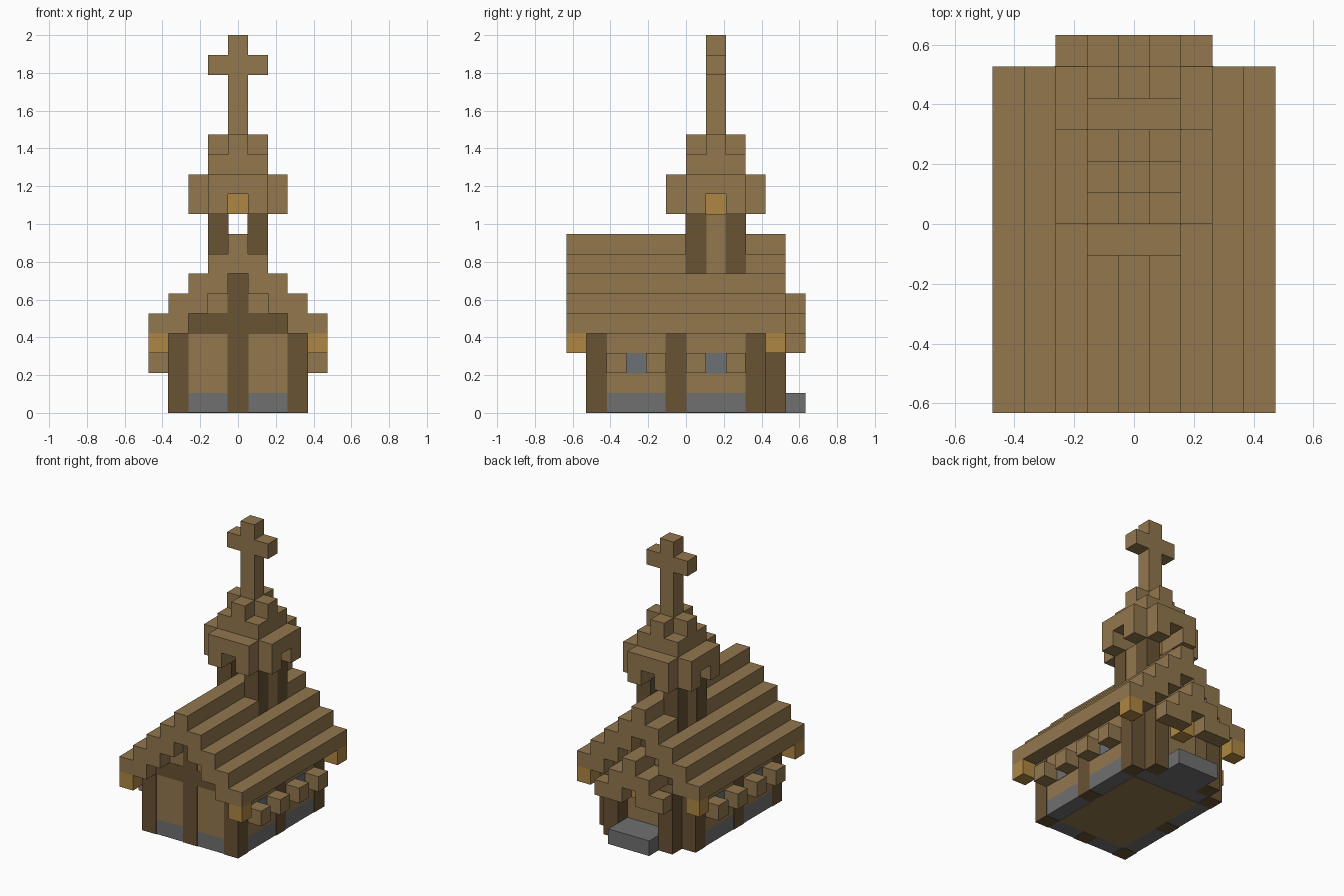
import bpy
import bmesh
from mathutils import Vector

cube = bpy.data.objects.get("Cube")
if cube:
    bpy.data.objects.remove(cube)

U = 2 / 19        # one block
PROUD = 0.02      # small offset for timbers laid over walls


def material(name, rgb):
    mat = bpy.data.materials.new(name)
    mat.use_nodes = True
    color = (*rgb, 1)
    mat.diffuse_color = color
    bsdf = mat.node_tree.nodes["Principled BSDF"]
    bsdf.inputs["Base Color"].default_value = color
    bsdf.inputs["Roughness"].default_value = 0.9
    return mat


planks = material("plank brown", (0.287, 0.184, 0.076))
timber = material("dark timber", (0.138, 0.084, 0.034))
stone = material("stone grey", (0.162, 0.162, 0.162))
glass = material("window grey", (0.155, 0.165, 0.178))
lamp = material("lantern amber", (0.430, 0.242, 0.055))


def part(name, mat, boxes, mirror=False, grow=0):
    """One object from boxes (x0, x1, y0, y1, z0, z1) in blocks, optionally mirrored in x."""
    bm = bmesh.new()
    if mirror:
        boxes = boxes + [(-b[1], -b[0], *b[2:]) for b in boxes]
    for x0, x1, y0, y1, z0, z1 in boxes:
        lo = Vector((x0 - grow, y0 - grow, max(z0 - grow, 0)))
        hi = Vector((x1 + grow, y1 + grow, z1 + grow))
        verts = bmesh.ops.create_cube(bm, size=1)["verts"]
        for v in verts:
            v.co = [((a + b) / 2 + c * (b - a)) * U for a, b, c in zip(lo, hi, v.co)]
    mesh = bpy.data.meshes.new(name)
    bm.to_mesh(mesh)
    bm.free()
    mesh.materials.append(mat)
    obj = bpy.data.objects.new(name, mesh)
    bpy.context.collection.objects.link(obj)
    return obj


# Base, floor and walls
part("foundation", stone, [(-3.5, 3.5, -5, 4, PROUD, 1)])
part("floor", planks, [(-2.5, 2.5, -4, 3, 0, 0.1)])
part("walls", planks, [(-3.5, 3.5, -5, 4, 1, 4)])
part("gable_fill", planks, [(-w, w, -5, 4, z, z + 1)
                            for w, z in ((2.5, 4), (1.5, 5), (0.5, 6))])

# Timber frame
part("side_posts", timber, [(2.5, 3.5, y, y + 1, 0, 4) for y in (-5, -1, 3)],
     mirror=True, grow=PROUD)
part("front_post", timber, [(-0.5, 0.5, -5, -4, 0, 7)], grow=PROUD)
part("gable_beams", timber, [(-2.5, 2.5, y, y + 1, 4, 5) for y in (-5, 3)], grow=PROUD)
part("back_gable_post", timber, [(-0.5, 0.5, 3, 4, 4, 7)], grow=PROUD)

# Windows and shutters on both long sides
part("windows", glass, [(3.4, 3.5, y, y + 1, 2, 3) for y in (-3, 1)],
     mirror=True, grow=PROUD)
part("shutters", planks, [(3.5, 4.5, y, y + 1, 2, 3) for y in (-4, -2, 0, 2)], mirror=True)

# Stepped main roof
part("roof_steps", planks, [(2.5 - i, 4.5 - i, -6, 5, 4 + i, 5 + i) for i in range(3)],
     mirror=True)
part("roof_ridge", planks, [(-1.5, 1.5, -6, 5, 7, 8), (-0.5, 0.5, -6, 5, 8, 9)])
part("eave_lanterns", lamp, [(3.5, 4.5, y, y + 1, 3, 4) for y in (-6, 4)], mirror=True)

# Back porch
part("porch_step", stone, [(-1.5, 1.5, 4, 6, 0, 1)])
part("porch_posts", timber, [(1.5, 2.5, 4, 5, 0, 4)], mirror=True, grow=PROUD)
part("porch_eaves", planks, [(0.5, 2.5, 5, 6, 3, 4)], mirror=True)
part("porch_roof", planks, [(-1.5, 1.5, 4, 6, 4, 5), (-0.5, 0.5, 4, 6, 5, 6)])
part("porch_lantern", lamp, [(-0.5, 0.5, 4, 5, 3, 4)])

# Bell tower
part("tower_posts", timber, [(0.5, 1.5, y, y + 1, 7, 10) for y in (0, 2)],
     mirror=True, grow=PROUD)
part("tower_panels", planks, [(0.5, 1.5, 1, 2, 7, 10)], mirror=True)
part("tower_lantern", lamp, [(-0.5, 0.5, 1, 2, 10, 11)])
part("tower_eaves", planks, [(0.5, 2.5, 0, 1, 10, 11), (0.5, 2.5, 2, 3, 10, 11),
                             (0.5, 1.5, -1, 0, 10, 11), (0.5, 1.5, 3, 4, 10, 11)],
     mirror=True)
part("tower_roof", planks, [(-2.5, 2.5, 0, 3, 11, 12), (-1.5, 1.5, -1, 4, 11, 12),
                            (-1.5, 1.5, 0, 3, 12, 13),
                            (-1.5, 1.5, 1, 2, 13, 14), (-0.5, 0.5, 0, 3, 13, 14)])

# Cross on top
part("cross", planks, [(-0.5, 0.5, 1, 2, 14, 19), (-1.5, 1.5, 1, 2, 17, 18)])
